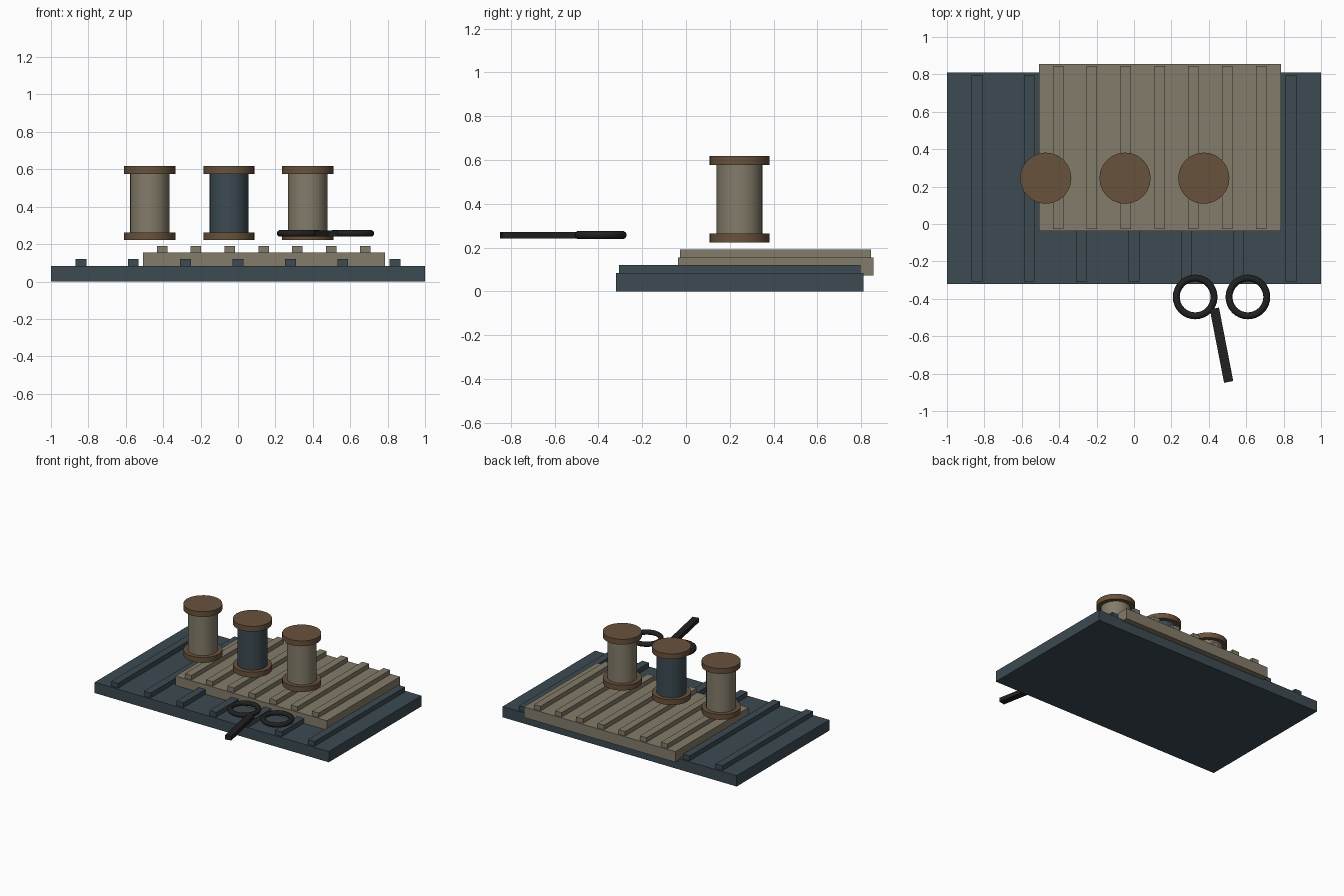
import bpy, math

if "Cube" in bpy.data.objects:
    bpy.data.objects.remove(bpy.data.objects["Cube"])

def material(name, rgb):
    m = bpy.data.materials.new(name)
    m.diffuse_color = (*rgb, 1)
    m.use_nodes = True
    m.node_tree.nodes["Principled BSDF"].inputs["Base Color"].default_value = m.diffuse_color
    return m

SLATE = material("slate", (0.045, 0.07, 0.085))
LINEN = material("linen", (0.23, 0.20, 0.145))
WOOD = material("wood", (0.14, 0.085, 0.045))
IRON = material("iron", (0.015, 0.015, 0.015))

def finish(name, mat):
    o = bpy.context.object
    o.name = name
    o.data.materials.append(mat)
    return o

def box(name, x, y, z, mat):
    """Box from (min, max) ranges."""
    bpy.ops.mesh.primitive_cube_add(size=1, location=[sum(r) / 2 for r in (x, y, z)])
    o = finish(name, mat)
    o.scale = [r[1] - r[0] for r in (x, y, z)]
    return o

def cylinder(name, x, y, z0, z1, r, mat):
    bpy.ops.mesh.primitive_cylinder_add(vertices=24, radius=r, depth=z1 - z0,
                                        location=(x, y, (z0 + z1) / 2))
    finish(name, mat)
    bpy.ops.object.shade_smooth_by_angle(angle=math.radians(30))

# Folded cloth slabs with raised ribs
box("lower_cloth", (-1, 1), (-0.32, 0.81), (0, 0.083), SLATE)
box("upper_cloth", (-0.508, 0.786), (-0.037, 0.855), (0.073, 0.155), LINEN)
for i in range(7):
    x = -0.84 + 0.28 * i
    box(f"lower_rib_{i}", (x - 0.029, x + 0.029), (-0.307, 0.797), (0.075, 0.12), SLATE)
    x = -0.406 + 0.181 * i
    box(f"upper_rib_{i}", (x - 0.028, x + 0.028), (-0.027, 0.845), (0.147, 0.19), LINEN)

# Thread spools
for i, (x, mat) in enumerate([(-0.472, LINEN), (-0.048, SLATE), (0.373, LINEN)]):
    cylinder(f"spool_thread_{i}", x, 0.245, 0.24, 0.595, 0.105, mat)
    cylinder(f"spool_bottom_{i}", x, 0.245, 0.222, 0.263, 0.137, WOOD)
    cylinder(f"spool_top_{i}", x, 0.245, 0.576, 0.617, 0.137, WOOD)

# Scissors: two finger rings and a slanted blade
for i, x in enumerate((0.327, 0.609)):
    bpy.ops.mesh.primitive_torus_add(major_radius=0.101, minor_radius=0.0185,
                                     major_segments=32, minor_segments=10,
                                     location=(x, -0.39, 0.257))
    finish(f"scissor_ring_{i}", IRON)
    bpy.ops.object.shade_smooth_by_angle(angle=math.radians(40))
blade = box("scissor_blade", (0.443, 0.493), (-0.848, -0.448), (0.241, 0.272), IRON)
blade.rotation_euler.z = math.radians(11)
